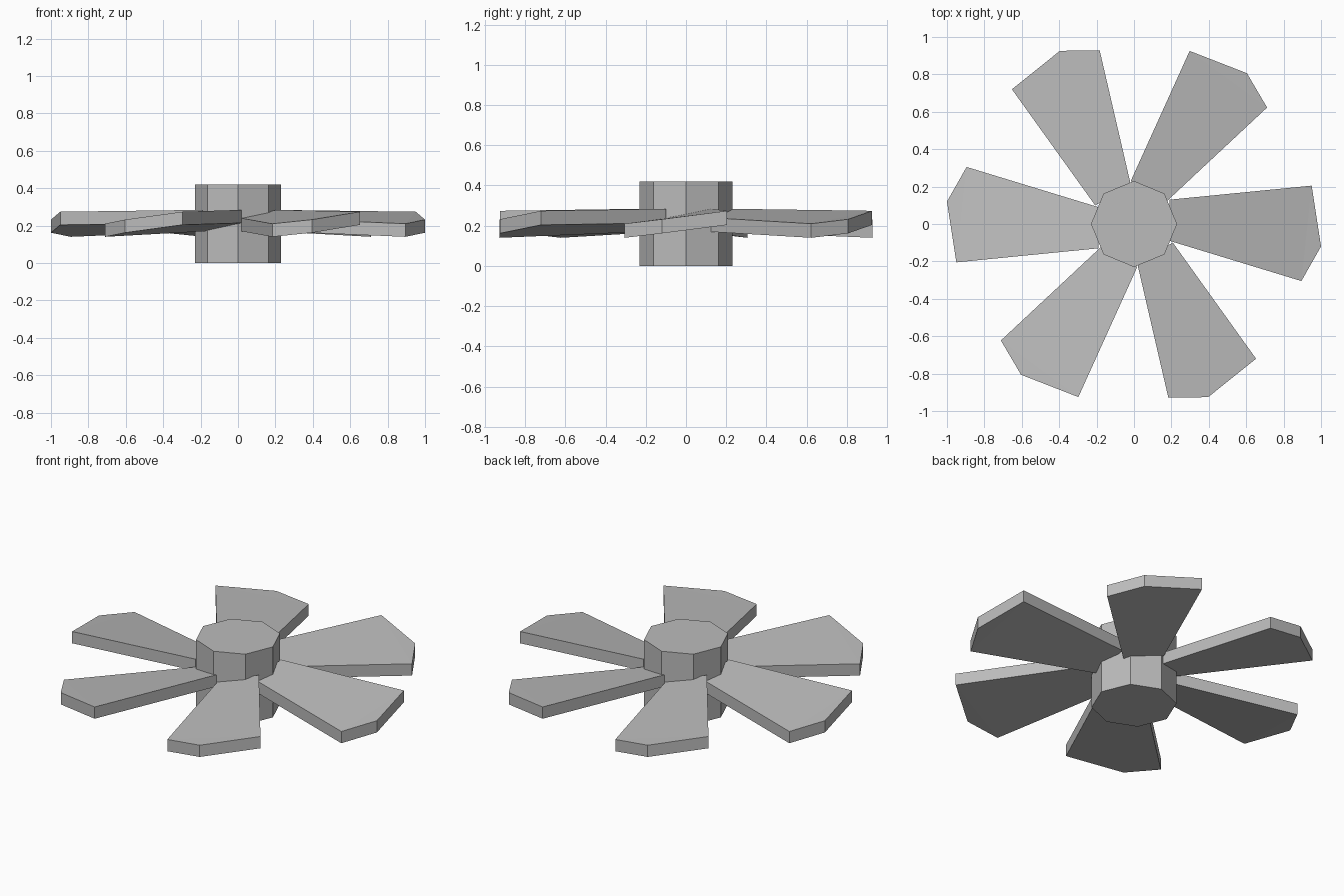
import bpy, bmesh, math
from mathutils import Matrix

if "Cube" in bpy.data.objects:
    bpy.data.objects.remove(bpy.data.objects["Cube"])

grey = bpy.data.materials.new("plain grey")
grey.diffuse_color = (0.5, 0.5, 0.5, 1)
grey.use_nodes = True
grey.node_tree.nodes["Principled BSDF"].inputs["Base Color"].default_value = grey.diffuse_color

HUB_RADIUS, HUB_HEIGHT = 0.23, 0.42
BLADES, THICKNESS = 6, 0.07


def finish(bm, name):
    bmesh.ops.recalc_face_normals(bm, faces=bm.faces)
    mesh = bpy.data.meshes.new(name)
    bm.to_mesh(mesh)
    bm.free()
    mesh.materials.append(grey)
    obj = bpy.data.objects.new(name, mesh)
    bpy.context.collection.objects.link(obj)
    return obj


# Octagonal hub with corners on the axes
bm = bmesh.new()
bmesh.ops.create_cone(bm, cap_ends=True, segments=8, radius1=HUB_RADIUS,
                      radius2=HUB_RADIUS, depth=HUB_HEIGHT,
                      matrix=Matrix.Translation((0, 0, HUB_HEIGHT / 2)))
finish(bm, "hub")

# Underside outline of one pitched, slightly twisted blade pointing along +x
outline = [
    (0.19, -0.09, 0.170),    # root, low edge
    (0.895, -0.305, 0.140),  # outer low corner
    (1.00, -0.12, 0.162),    # tip
    (0.95, 0.205, 0.204),    # outer high corner
    (0.19, 0.13, 0.214),     # root, high edge
]
for k in range(BLADES):
    bm = bmesh.new()
    low = [bm.verts.new(p) for p in outline]
    high = [bm.verts.new((x, y, z + THICKNESS)) for x, y, z in outline]
    # Top and bottom: long panel plus a tip triangle
    for ring in (low, high):
        bm.faces.new([ring[i] for i in (0, 1, 3, 4)])
        bm.faces.new([ring[i] for i in (1, 2, 3)])
    # Side walls
    for i in range(5):
        j = (i + 1) % 5
        bm.faces.new((low[i], low[j], high[j], high[i]))
    bm.transform(Matrix.Rotation(k * math.tau / BLADES, 4, 'Z'))
    finish(bm, f"blade_{k + 1}")
